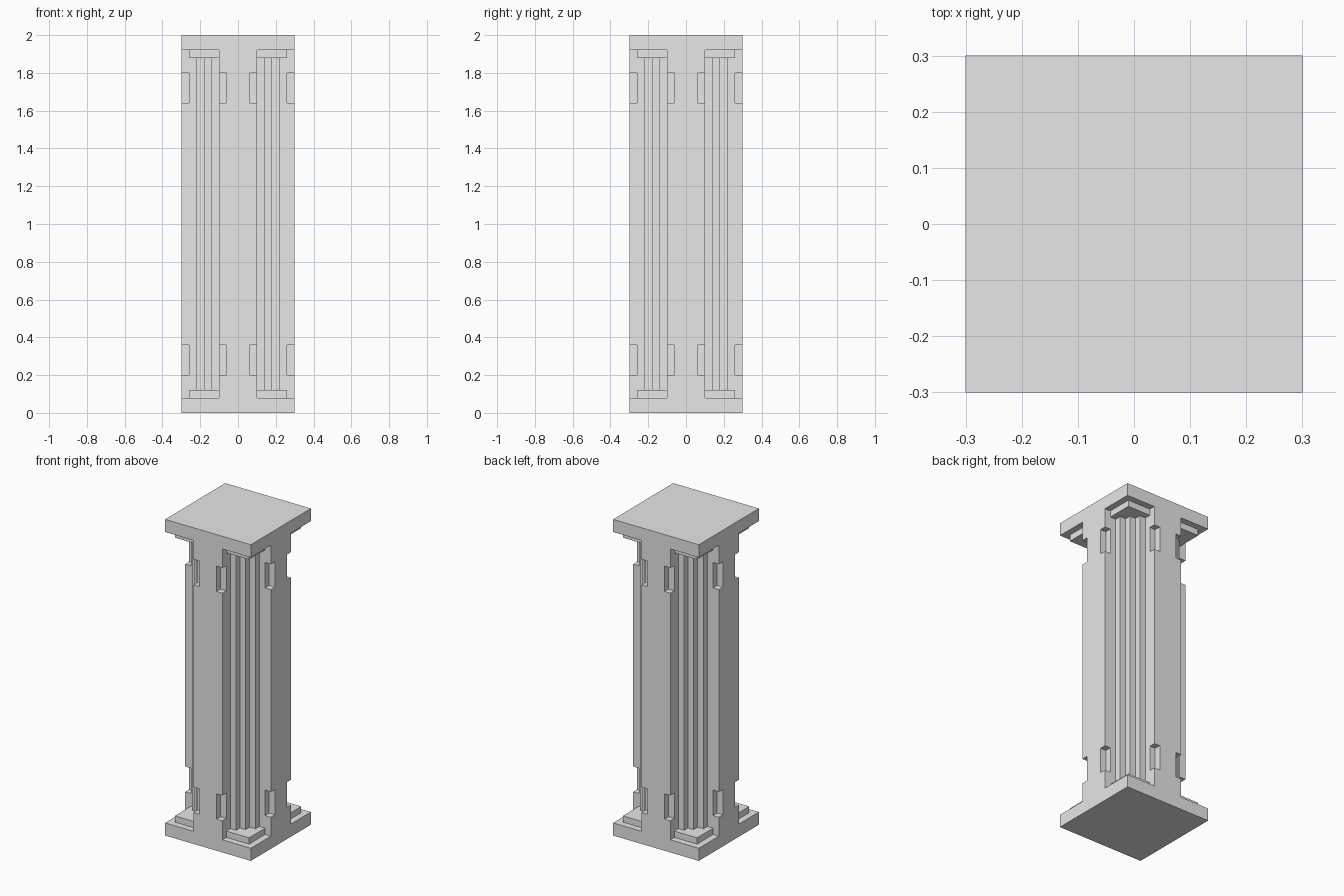
import bpy
import bmesh
from mathutils import Matrix, Vector

if "Cube" in bpy.data.objects:
    bpy.data.objects.remove(bpy.data.objects["Cube"], do_unlink=True)

stone = bpy.data.materials.new("grey_stone")
stone.use_nodes = True
stone.diffuse_color = (0.8, 0.8, 0.8, 1)
stone.node_tree.nodes["Principled BSDF"].inputs["Base Color"].default_value = (0.8, 0.8, 0.8, 1)

HEIGHT, HALF, PLATE = 2.0, 0.3, 0.08
STEP = 0.04      # size of every small step and notch
ARM = 0.1        # half width of the cross arms


def finish(bm, name):
    bmesh.ops.recalc_face_normals(bm, faces=bm.faces)
    mesh = bpy.data.meshes.new(name)
    bm.to_mesh(mesh)
    bm.free()
    mesh.materials.append(stone)
    obj = bpy.data.objects.new(name, mesh)
    bpy.context.collection.objects.link(obj)
    return obj


def add_box(bm, low, high):
    low, high = Vector(low), Vector(high)
    size = Matrix.Diagonal(high - low).to_4x4()
    bmesh.ops.create_cube(bm, size=1, matrix=Matrix.Translation((low + high) / 2) @ size)


def box(name, low, high):
    bm = bmesh.new()
    add_box(bm, low, high)
    return finish(bm, name)


# Square plates at the foot and head
box("base_plate", (-HALF, -HALF, 0), (HALF, HALF, PLATE))
box("top_plate", (-HALF, -HALF, HEIGHT - PLATE), (HALF, HALF, HEIGHT))

# Cross-shaped shaft with a staircase in each inner corner
quarter = [(HALF, -ARM), (HALF, ARM)]
for i in range(3):
    x, y = ARM + (3 - i) * STEP, ARM + i * STEP
    quarter += [(x, y), (x, y + STEP)]
quarter.append((ARM, ARM + 3 * STEP))
bm = bmesh.new()
verts = []
for turn in range(4):
    for x, y in quarter:
        for _ in range(turn):
            x, y = -y, x
        verts.append(bm.verts.new((x, y, PLATE)))
outline = bm.faces.new(verts)
top = bmesh.ops.extrude_face_region(bm, geom=[outline], use_keep_orig=True)["geom"]
bmesh.ops.translate(bm, vec=(0, 0, HEIGHT - 2 * PLATE),
                    verts=[v for v in top if isinstance(v, bmesh.types.BMVert)])
shaft = finish(bm, "shaft")

# Notches cut from the arm edges near the foot and head
bm = bmesh.new()
for sx in (-1, 1):
    for sy in (-1, 1):
        for z in (0.2, 1.64):
            for reach in ((ARM, HALF), (HALF, ARM)):
                inner = [r - STEP for r in reach]
                outer = [r + STEP / 2 for r in reach]
                xs = sorted((sx * inner[0], sx * outer[0]))
                ys = sorted((sy * inner[1], sy * outer[1]))
                add_box(bm, (xs[0], ys[0], z), (xs[1], ys[1], z + 4 * STEP))
cutter = finish(bm, "notch_cutter")
cutter.hide_render = True
cut = shaft.modifiers.new("notches", "BOOLEAN")
cut.operation = "DIFFERENCE"
cut.solver = "EXACT"
cut.object = cutter
bpy.context.view_layer.objects.active = shaft
bpy.ops.object.modifier_apply(modifier=cut.name)
bpy.data.objects.remove(cutter, do_unlink=True)

# Small square blocks under and over each staircase
for side, sx in (("left", 1), ("right", -1)):
    for face, sy in (("front", -1), ("back", 1)):
        for level, z in (("foot", PLATE), ("head", HEIGHT - PLATE - STEP)):
            near, far = ARM, ARM + 4 * STEP
            xs, ys = sorted((sx * near, sx * far)), sorted((sy * near, sy * far))
            box(f"{face}_{side}_{level}_block", (xs[0], ys[0], z), (xs[1], ys[1], z + STEP))
